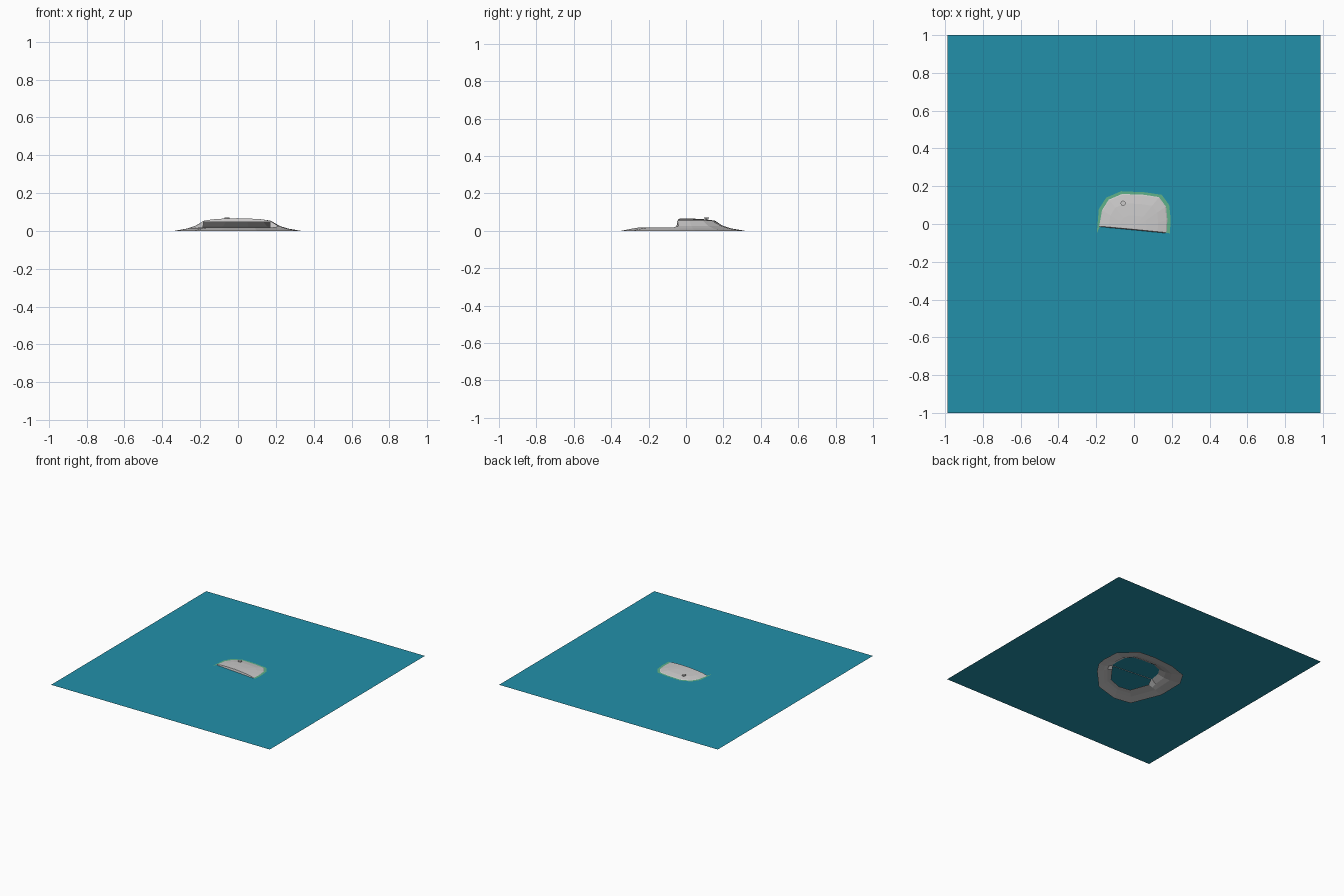
import bpy, bmesh, math

if "Cube" in bpy.data.objects:
    bpy.data.objects.remove(bpy.data.objects["Cube"])

WATER_Z = 0.05


def material(name, rgb):
    m = bpy.data.materials.new(name)
    m.diffuse_color = (*rgb, 1)
    m.use_nodes = True
    m.node_tree.nodes["Principled BSDF"].inputs["Base Color"].default_value = m.diffuse_color
    return m


rock = material("pale rock", (0.6, 0.59, 0.59))
sea = material("sea blue", (0.016, 0.28, 0.40))
shallow = material("shallow green", (0.115, 0.44, 0.25))


def build(name, verts, faces, mat):
    me = bpy.data.meshes.new(name)
    me.from_pydata(verts, [], faces)
    bm = bmesh.new()
    bm.from_mesh(me)
    for f in bm.faces:
        if f.normal.z < 0:
            f.normal_flip()
    bm.to_mesh(me)
    bm.free()
    me.materials.append(mat)
    ob = bpy.data.objects.new(name, me)
    bpy.context.collection.objects.link(ob)
    return ob


def loft(name, rings, mat, closed=False):
    """Join equal-length rows of points with quads."""
    n = len(rings[0])
    verts = [p for r in rings for p in r]
    faces = []
    for k in range(len(rings) - 1):
        for i in range(n if closed else n - 1):
            j = (i + 1) % n
            faces.append((k*n + i, k*n + j, (k+1)*n + j, (k+1)*n + i))
    return build(name, verts, faces, mat)


# Sea sheet
build("sea_surface", [(-.987, -1, WATER_Z), (.987, -1, WATER_Z),
                      (.987, 1, WATER_Z), (-.987, 1, WATER_Z)], [(0, 1, 2, 3)], sea)

# Plan outlines: high back shore, then low sunken front rim
back_in = [(.168, -.045), (.172, .02), (.165, .09), (.13, .138), (.05, .15), (-.06, .155),
           (-.13, .125), (-.165, .07), (-.18, -.012)]
back_out = [(.32, -.03), (.335, .05), (.326, .19), (.2, .305), (.06, .316), (-.12, .30),
            (-.27, .25), (-.335, .14), (-.338, -.04)]
front_in = [(-.185, -.05), (-.13, -.2), (-.03, -.215), (.08, -.17), (.168, -.052)]
front_out = [(-.335, -.09), (-.24, -.325), (-.1, -.348), (.1, -.29), (.26, -.12)]

# Hollow skirt, open in the middle
steps = [(0, .054, .018), (.3, .026, .017), (.55, .013, .012), (1, 0, 0)]
rings = []
for t, zb, zf in steps:
    ring = []
    for ins, outs, z in ((back_in, back_out, zb), (front_in, front_out, zf)):
        ring += [(a[0] + (b[0]-a[0])*t, a[1] + (b[1]-a[1])*t, z) for a, b in zip(ins, outs)]
    rings.append(ring)
loft("island_skirt", rings, rock, closed=True)

# Half-dome top, cut off at the front cliff
cx, cy = -.005, -.028
cap = []
for s, z in ((1, .054), (.75, .061), (.4, .065), (0, .067)):
    cap.append([(cx + (x-cx)*s, cy + (y-cy)*s, z) for x, y in back_in])
loft("island_top", cap, rock)

# Cliff face between the cut edge and the water
edge = [r[-1] for r in cap] + [r[0] for r in reversed(cap[:-1])]
loft("cliff_face", [edge, [(x, y - .004, WATER_Z - .003) for x, y, z in edge]], rock)

# Flat green shallows around the shore
outer = [(x * 1.13, y * 1.12, WATER_Z + .0012) for x, y in back_in]
outer[-1] = (-.197, -.05, WATER_Z + .0012)
loft("shallows", [[(x, y, WATER_Z + .0012) for x, y in back_in], outer], shallow)


# Small marker on the top
def disc(name, r, z0, z1):
    bpy.ops.mesh.primitive_cylinder_add(vertices=8, radius=r, depth=z1 - z0,
                                        location=(-.058, .11, (z0 + z1) / 2))
    ob = bpy.context.object
    ob.name = name
    ob.data.materials.append(rock)


disc("marker_post", .006, .052, .066)
disc("marker_cap", .014, .065, .072)
